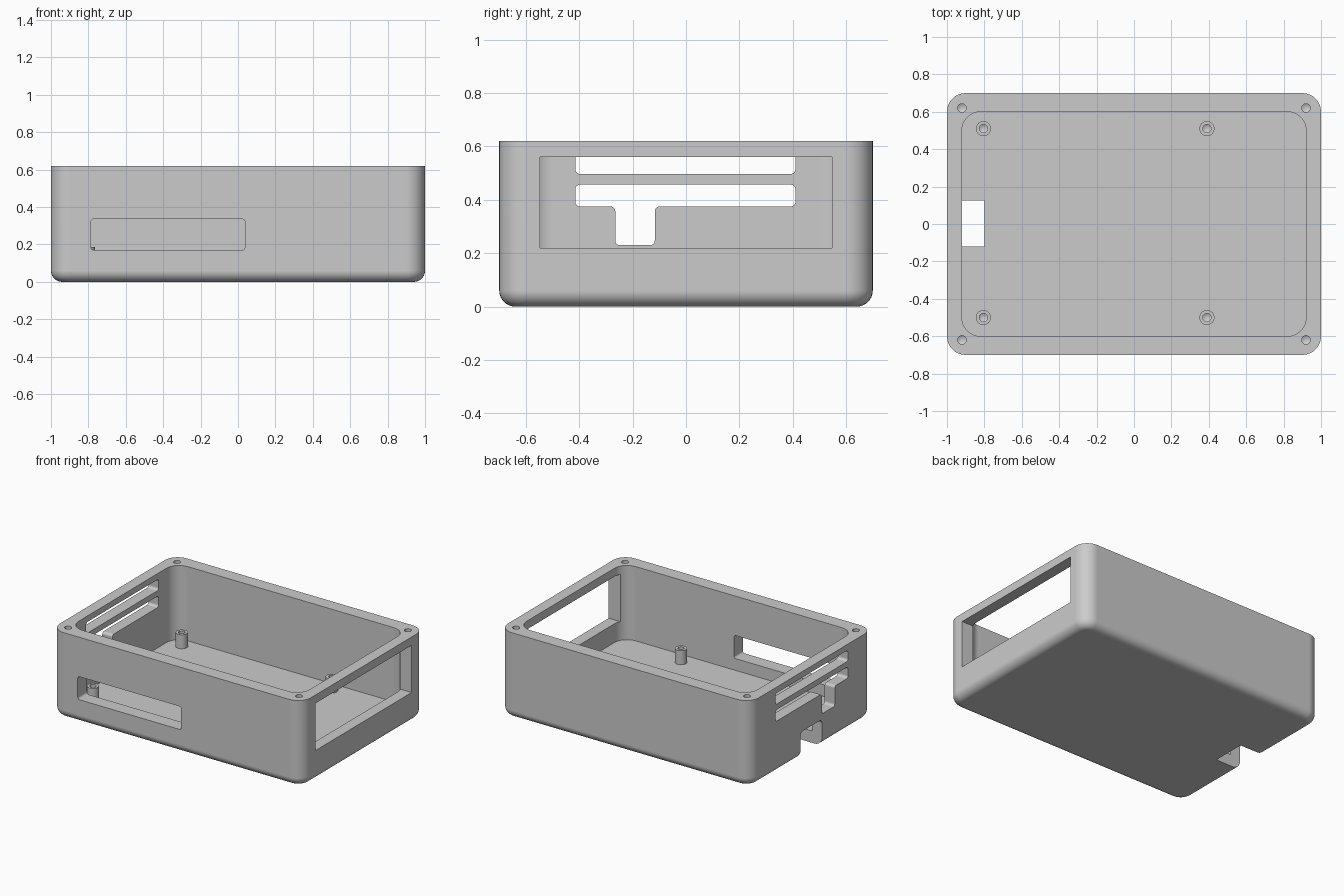
import bpy, bmesh, math
from mathutils import Vector

cube = bpy.data.objects.get("Cube")
if cube:
    bpy.data.objects.remove(cube, do_unlink=True)

grey = bpy.data.materials.new("light grey plastic")
grey.use_nodes = True
grey.diffuse_color = (0.6, 0.6, 0.6, 1)
grey.node_tree.nodes["Principled BSDF"].inputs["Base Color"].default_value = grey.diffuse_color


def rect(u0, u1, v0, v1):
    return [(u0, v0), (u1, v0), (u1, v1), (u0, v1)]


def rounded(points, r, steps=8):
    """Round every right-angled corner of an outline."""
    if r <= 0:
        return [Vector(p) for p in points]
    out = []
    for i, p in enumerate(points):
        p = Vector(p)
        a = (Vector(points[i - 1]) - p).normalized()
        b = (Vector(points[(i + 1) % len(points)]) - p).normalized()
        for k in range(steps + 1):
            t = math.pi / 2 * k / steps
            out.append(p + r * (a * (1 - math.sin(t)) + b * (1 - math.cos(t))))
    return out


def finish(name, bm):
    bmesh.ops.recalc_face_normals(bm, faces=bm.faces[:])
    mesh = bpy.data.meshes.new(name)
    bm.to_mesh(mesh)
    bm.free()
    mesh.materials.append(grey)
    ob = bpy.data.objects.new(name, mesh)
    bpy.context.collection.objects.link(ob)
    return ob


def loft(name, sections, axis="z"):
    """Skin a closed solid through (outline, distance along axis) sections."""
    place = {"x": lambda p, d: (d, p.x, p.y),
             "y": lambda p, d: (p.x, d, p.y),
             "z": lambda p, d: (p.x, p.y, d)}[axis]
    bm = bmesh.new()
    rings = [[bm.verts.new(place(p, d)) for p in line] for line, d in sections]
    for low, high in zip(rings, rings[1:]):
        for i in range(len(low)):
            j = (i + 1) % len(low)
            bm.faces.new((low[i], low[j], high[j], high[i]))
    bm.faces.new(rings[0])
    bm.faces.new(rings[-1])
    return finish(name, bm)


def lathe(name, profile, x, y, sides=32):
    """Turn an (r, z) profile around a vertical axis at x, y."""
    bm = bmesh.new()
    verts = [bm.verts.new((r, 0, z)) for r, z in profile]
    edges = [bm.edges.new(pair) for pair in zip(verts, verts[1:])]
    bmesh.ops.spin(bm, geom=verts + edges, cent=(0, 0, 0), axis=(0, 0, 1),
                   angle=math.tau, steps=sides, use_duplicate=False)
    bmesh.ops.remove_doubles(bm, verts=bm.verts[:], dist=0.0001)
    bmesh.ops.translate(bm, verts=bm.verts[:], vec=(x, y, 0))
    return finish(name, bm)


def select(ob):
    bpy.ops.object.select_all(action="DESELECT")
    ob.select_set(True)
    bpy.context.view_layer.objects.active = ob


def cut(body, cutter):
    cutter.hide_render = True
    mod = body.modifiers.new("cut", "BOOLEAN")
    mod.operation = "DIFFERENCE"
    mod.solver = "EXACT"
    mod.object = cutter
    select(body)
    bpy.ops.object.modifier_apply(modifier=mod.name)
    bpy.data.objects.remove(cutter, do_unlink=True)


def smooth(ob):
    select(ob)
    bpy.ops.object.shade_smooth_by_angle(angle=math.radians(30))


HEIGHT, FLOOR, FILLET = 0.62, 0.085, 0.06

# Outer shell with rounded corners and a filleted bottom edge
sections = []
for k in range(9):
    t = math.pi / 2 * k / 8
    inset = FILLET * (1 - math.sin(t))
    line = rounded(rect(inset - 1, 1 - inset, inset - 0.7, 0.7 - inset), 0.1 - inset)
    sections.append((line, FILLET * (1 - math.cos(t))))
sections.append((sections[-1][0], HEIGHT))
body = loft("enclosure_body", sections)

# Inner cavity
cavity = rounded(rect(-0.92, 0.92, -0.6, 0.6), 0.1)
cut(body, loft("cavity_cutter", [(cavity, FLOOR), (cavity, 0.8)]))

# Wall openings: outline, corner radius, axis and depth range
t_slot = [(-0.415, 0.375), (-0.265, 0.375), (-0.265, 0.23), (-0.117, 0.23),
          (-0.117, 0.375), (0.41, 0.375), (0.41, 0.457), (-0.415, 0.457)]
openings = [
    ("right_window", rect(-0.548, 0.548, 0.22, 0.56), 0, "x", 0.85, 1.1),
    ("upper_slot", rect(-0.415, 0.41, 0.497, 0.577), 0.018, "x", -1.1, -0.85),
    ("lower_t_slot", t_slot, 0.018, "x", -1.1, -0.85),
    ("cable_notch", rect(-0.12, 0.125, -0.1, 0.19), 0.03, "x", -1.1, -0.8),
    ("front_slot", rect(-0.787, 0.037, 0.17, 0.336), 0.016, "y", -0.8, -0.55),
]
for name, outline, r, axis, d0, d1 in openings:
    line = rounded(outline, r)
    cut(body, loft(name + "_cutter", [(line, d0), (line, d1)], axis))

# Lid screw holes in the rim corners
for x in (-0.92, 0.92):
    for y in (-0.62, 0.62):
        hole = [(0, 0.7), (0.023, 0.7), (0.023, 0.46), (0, 0.446)]
        cut(body, lathe("rim_hole_cutter", hole, x, y))
smooth(body)
weighted = body.modifiers.new("even shading", "WEIGHTED_NORMAL")
weighted.keep_sharp = True

# Hollow board stand-offs on the floor
for side, x in (("right", -0.805), ("left", 0.39)):
    for end, y in (("front", -0.5), ("back", 0.51)):
        post = [(0, FLOOR - 0.01), (0.04, FLOOR - 0.01), (0.04, 0.186), (0.022, 0.186),
                (0.022, 0.11), (0, 0.097)]
        smooth(lathe(f"standoff_{end}_{side}", post, x, y))
